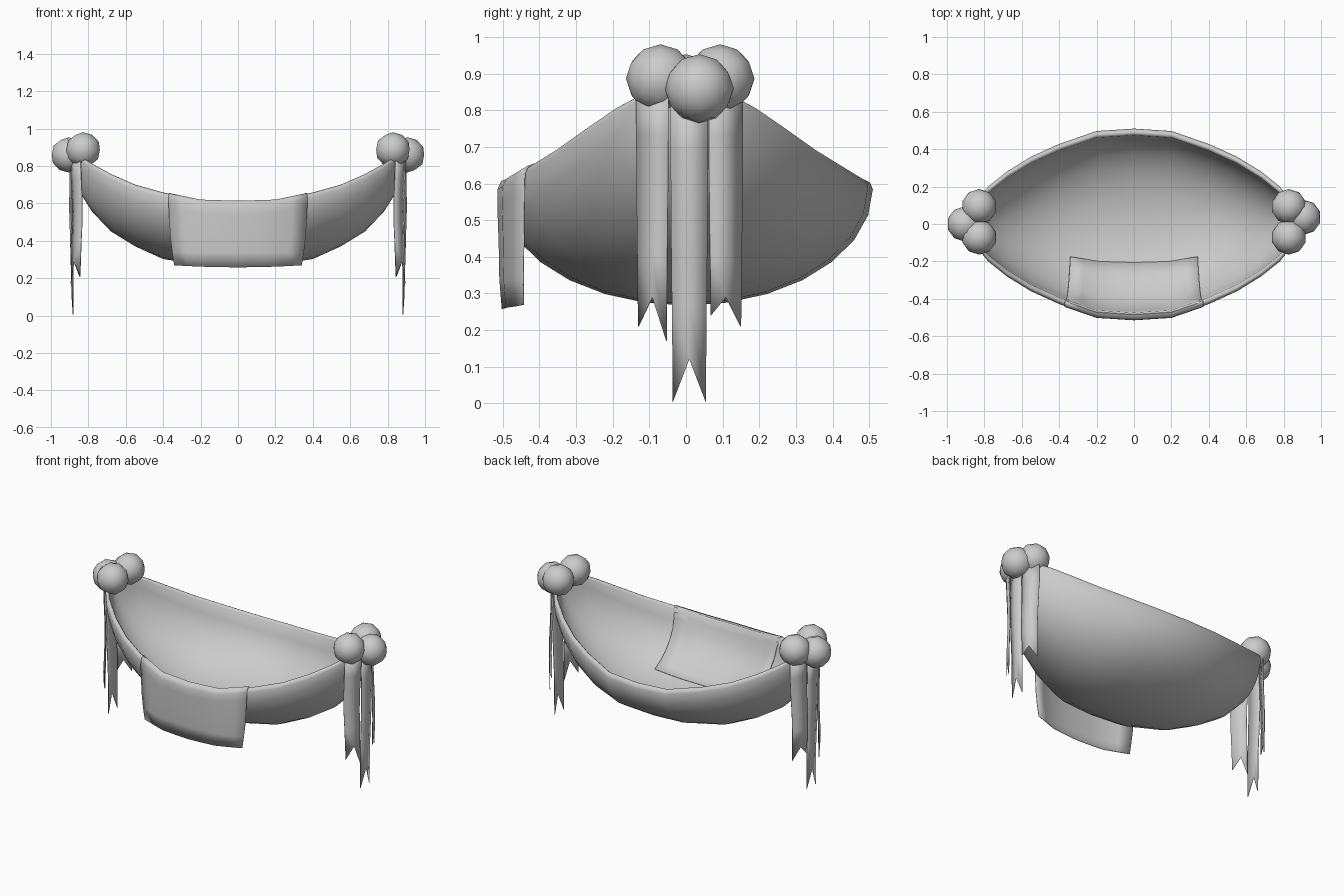
import bpy, math

if "Cube" in bpy.data.objects:
    bpy.data.objects.remove(bpy.data.objects["Cube"])

# Half-length stations: x, half width, rim height, bottom height
ST = [(0, .51, .61, .267), (.2, .497, .616, .272), (.4, .428, .658, .302),
      (.55, .36, .70, .37), (.68, .28, .757, .45), (.78, .2, .812, .555),
      (.84, .125, .85, .65), (.872, .045, .87, .76)]


def station(x):
    x = abs(x)
    for a, b in zip(ST, ST[1:]):
        if x <= b[0]:
            t = (x - a[0]) / (b[0] - a[0])
            return [p + (q - p) * t for p, q in zip(a[1:], b[1:])]
    return ST[-1][1:]


def build(name, verts, faces, thick=0, angle=50):
    me = bpy.data.meshes.new(name)
    me.from_pydata(verts, [], faces)
    ob = bpy.data.objects.new(name, me)
    bpy.context.collection.objects.link(ob)
    bpy.ops.object.select_all(action='DESELECT')
    ob.select_set(True)
    bpy.context.view_layer.objects.active = ob
    bpy.ops.object.mode_set(mode='EDIT')
    bpy.ops.mesh.select_all(action='SELECT')
    bpy.ops.mesh.normals_make_consistent(inside=False)
    bpy.ops.object.mode_set(mode='OBJECT')
    bpy.ops.object.shade_smooth_by_angle(angle=math.radians(angle))
    if thick:
        m = ob.modifiers.new("thickness", 'SOLIDIFY')
        m.thickness, m.offset = thick, 0
    return ob


def grid(rows, cols, wrap=False):
    n = cols if wrap else cols - 1
    return [(r * cols + c, r * cols + (c + 1) % cols,
             (r + 1) * cols + (c + 1) % cols, (r + 1) * cols + c)
            for r in range(rows - 1) for c in range(n)]


def arc(w, top, bottom, a):
    return w * math.sin(a), top - (top - bottom) * max(math.cos(a), 0)


# Hammock bowl: closed cross-sections with a rounded lip
N = 14
angles = [math.pi * (i / N - .5) for i in range(N + 1)]


def section(x):
    w, zr, zb = station(x)
    k = min(1, w / .15)
    t = .036 * k
    outer = [arc(w, zr - .026 * k, zb, a) for a in angles]
    inner = [arc(w - t, zr - .013 * k, zb + .018 * k, a) for a in reversed(angles)]
    lip = [(w - t * .2, zr - .008 * k), (w - t * .6, zr)]
    return [(x, y, z) for y, z in
            outer + lip + inner + [(-y, z) for y, z in reversed(lip)]]


xs = [-s[0] for s in reversed(ST)] + [s[0] for s in ST[1:]]
cols = 2 * (N + 1) + 4
verts = [v for x in xs for v in section(x)]
faces = grid(len(xs), cols, True)
faces += [tuple(range(cols)), tuple(range(len(verts) - cols, len(verts)))]
build("hammock_bowl", verts, faces, 0, 85)

# Blanket lying inside, over the front lip and hanging outside
bx = [-.37, -.29, -.2, -.1, 0, .1, .2, .29, .37]
verts = []
for x in bx:
    w, zr, zb = station(x)
    path = []
    for i in range(6):
        y, z = arc(w - .039, zr - .012, zb + .019, -math.radians(26 + 11 * i))
        path.append((x * (.92 + .01 * i), y, z))
    path += [(x, -(w - .024), zr + .002), (x, -(w - .007), zr - .005),
             (x, -(w + .002), zr - .025), (x, -(w + .003), zr - .07),
             (x * .98, -(.92 * w + .08 * .5), .43),
             (x * .95, -(.88 * w + .12 * .49), .34),
             (x * .92, -(.8 * w + .2 * .465), .258 + .08 * x * x)]
    verts += path
build("blanket", verts, grid(len(bx), 13), .004, 80)

# Ball clusters and ribbons at both ends
for s, side in ((1, "right"), (-1, "left")):
    for i, (x, y, z) in enumerate([(.906, .036 if s > 0 else .0, .859),
                                   (.828, .093, .886), (.828, -.07, .886)]):
        bpy.ops.mesh.primitive_ico_sphere_add(subdivisions=2, radius=.094,
                                              location=(s * x, y, z))
        ob = bpy.context.object
        ob.name = f"{side}_ball_{i + 1}"
        bpy.ops.object.shade_smooth()

    # Ribbon: edge a (x, y), edge b (x, y), tip heights and notch height
    ribbons = [((.89, -.042), (.89, .06), .004, .004, .12),
               ((.84, -.135), (.895, -.048), .21, .17, .29),
               ((.895, .062), (.845, .155), .24, .21, .29)]
    for i, (a, b, za, zb, zn) in enumerate(ribbons):
        verts = []
        for r in range(6):
            t = r / 5
            wob = .006 * math.sin(5 * t + i * 2)
            for u, zend in ((0, za), (.5, zn), (1, zb)):
                v = .5 + (u - .5) * (1 - .12 * t * t)
                x = a[0] + (b[0] - a[0]) * v + wob + (.008 if u == .5 else 0)
                y = a[1] + (b[1] - a[1]) * v
                z = .84 - (.84 - zend) * t if r == 5 else .84 - (.84 - zn) * t
                verts.append((s * (x - .003), y, z))
        build(f"{side}_ribbon_{i + 1}", verts, grid(6, 3), .004)
